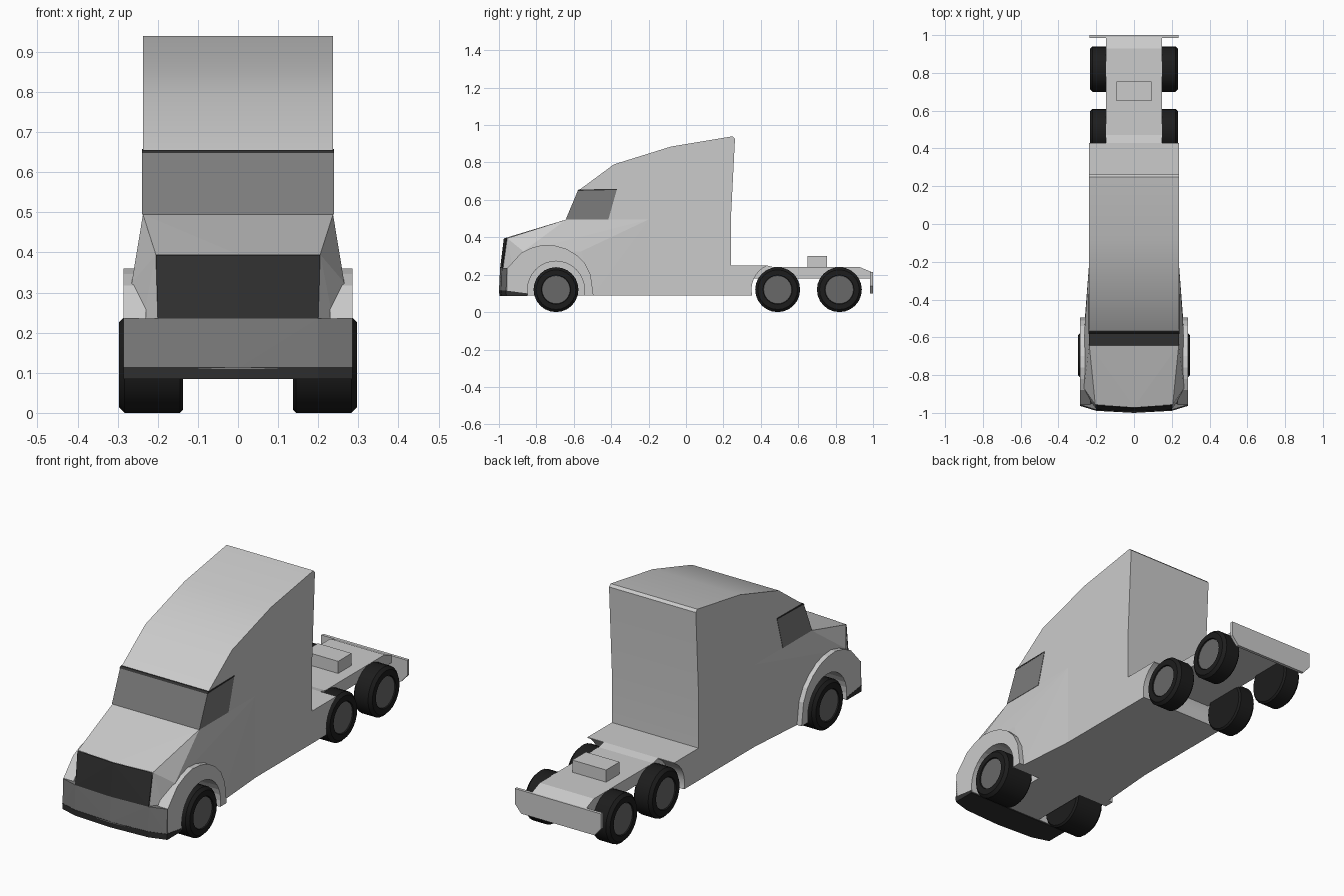
import bpy, bmesh, math
from mathutils import Matrix, Vector

if "Cube" in bpy.data.objects:
    bpy.data.objects.remove(bpy.data.objects["Cube"], do_unlink=True)


def material(name, v):
    m = bpy.data.materials.new(name)
    m.use_nodes = True
    m.diffuse_color = (v, v, v, 1)
    m.node_tree.nodes["Principled BSDF"].inputs["Base Color"].default_value = (v, v, v, 1)
    return m


RUBBER = material("rubber", 0.012)
TRIM = material("dark_trim", 0.03)
GLASS = material("tinted_glass", 0.2)
HUB = material("hub_grey", 0.14)


def finish(name, bm, mat=None, smooth=False):
    bmesh.ops.recalc_face_normals(bm, faces=bm.faces)
    me = bpy.data.meshes.new(name)
    bm.to_mesh(me)
    bm.free()
    ob = bpy.data.objects.new(name, me)
    bpy.context.collection.objects.link(ob)
    if mat:
        me.materials.append(mat)
    if smooth:
        activate(ob)
        bpy.ops.object.shade_smooth_by_angle(angle=math.radians(30))
    return ob


def activate(ob):
    bpy.ops.object.select_all(action="DESELECT")
    ob.select_set(True)
    bpy.context.view_layer.objects.active = ob


def prism(name, pts, lo, hi, axis="x", mat=None):
    """Extrude a (y, z), (x, z) or (x, y) outline along the given axis."""
    place = {"x": lambda a, b, d: (d, a, b),
             "y": lambda a, b, d: (a, d, b),
             "z": lambda a, b, d: (a, b, d)}[axis]
    bm = bmesh.new()
    face = bm.faces.new([bm.verts.new(place(a, b, lo)) for a, b in pts])
    ext = bmesh.ops.extrude_face_region(bm, geom=[face])
    moved = [g for g in ext["geom"] if isinstance(g, bmesh.types.BMVert)]
    bmesh.ops.translate(bm, verts=moved, vec=Vector(place(0, 0, hi - lo)))
    return finish(name, bm, mat)


def hull(name, pts, mat=None):
    """Convex solid from points mirrored across x = 0."""
    bm = bmesh.new()
    for p in {(s * x, y, z) for x, y, z in pts for s in (1, -1)}:
        bm.verts.new(p)
    res = bmesh.ops.convex_hull(bm, input=bm.verts)
    loose = {g for g in res["geom_interior"] + res["geom_unused"]
             if isinstance(g, bmesh.types.BMVert)}
    bmesh.ops.delete(bm, geom=list(loose), context="VERTS")
    bmesh.ops.dissolve_limit(bm, angle_limit=0.01, verts=bm.verts, edges=bm.edges)
    return finish(name, bm, mat)


def cut_arch(ob, y, radius, lo, hi):
    """Cut a wheel arch out of a part."""
    bm = bmesh.new()
    mat = Matrix.Translation(((lo + hi) / 2, y, 0.12)) @ Matrix.Rotation(math.pi / 2, 4, "Y")
    bmesh.ops.create_cone(bm, cap_ends=True, segments=32, radius1=radius,
                          radius2=radius, depth=hi - lo, matrix=mat)
    cutter = finish("arch_cutter", bm)
    cutter.hide_render = True
    mod = ob.modifiers.new("arch", "BOOLEAN")
    mod.operation, mod.solver, mod.object = "DIFFERENCE", "EXACT", cutter
    activate(ob)
    bpy.ops.object.modifier_apply(modifier=mod.name)
    bpy.data.objects.remove(cutter, do_unlink=True)


def wheel(name, y, inner, outer, side):
    """Tyre and hub, each spun about the axle."""
    rim = [(inner, 0), (inner, 0.112), (inner + 0.008, 0.12), (outer - 0.014, 0.12),
           (outer, 0.106), (outer, 0.078), (outer - 0.008, 0.076)]
    hub = [(outer - 0.02, 0.077), (outer - 0.005, 0.075), (outer - 0.005, 0)]
    for part, prof, mat in (("tyre", rim, RUBBER), ("hub", hub, HUB)):
        bm = bmesh.new()
        vs = [bm.verts.new((side * x, y, 0.12 + r)) for x, r in prof]
        es = [bm.edges.new(p) for p in zip(vs, vs[1:])]
        bmesh.ops.spin(bm, geom=vs + es, cent=(0, y, 0.12), axis=(1, 0, 0),
                       angle=2 * math.pi, steps=24)
        bmesh.ops.remove_doubles(bm, verts=bm.verts, dist=0.0002)
        finish(f"{name}_{part}", bm, mat, smooth=True)


FRONT_AXLE, REAR_AXLES = -0.695, (0.49, 0.82)

# Sleeper cab with rear deck
cab = prism("cab", [(-0.64, 0.495), (-0.575, 0.65), (-0.385, 0.79), (-0.08, 0.885),
                    (0.25, 0.94), (0.262, 0.928), (0.24, 0.5), (0.24, 0.25),
                    (0.43, 0.25), (0.43, 0.09), (-0.6, 0.09)], -0.237, 0.237)
cut_arch(cab, REAR_AXLES[0], 0.14, -0.4, 0.4)

# Hood flaring out over the front axle
hood = hull("hood", [(0.237, -0.64, 0.495), (0.237, -0.2, 0.495), (0.205, -0.956, 0.395),
                     (0, -0.97, 0.395), (0.2, -0.978, 0.235), (0, -0.988, 0.235),
                     (0.265, -0.87, 0.325), (0.262, -0.56, 0.325), (0.237, -0.2, 0.09),
                     (0.26, -0.5, 0.09), (0.265, -0.9, 0.09), (0.2, -0.95, 0.09)])

# Fenders
fender_outline = [(-0.955, 0.09), (-0.955, 0.235), (-0.88, 0.318), (-0.82, 0.346),
                  (-0.76, 0.36), (-0.7, 0.355), (-0.64, 0.338), (-0.585, 0.305),
                  (-0.54, 0.26), (-0.51, 0.2), (-0.495, 0.09)]
fenders = [prism(n, fender_outline, *sorted((s * 0.23, s * 0.285)))
           for n, s in (("left_fender", 1), ("right_fender", -1))]
for part in [cab, hood] + fenders:
    for s in (1, -1):
        cut_arch(part, FRONT_AXLE, 0.152, *sorted((s * 0.125, s * 0.4)))
activate(cab)
bpy.ops.object.shade_smooth_by_angle(angle=math.radians(30))

# Wrap-around glass and the dark strip above it
prism("cab_windows", [(-0.643, 0.495), (-0.578, 0.65), (-0.37, 0.655), (-0.415, 0.495)],
      -0.239, 0.239, mat=GLASS)
prism("window_top_strip", [(-0.582, 0.648), (-0.572, 0.656), (-0.37, 0.658), (-0.37, 0.653)],
      -0.24, 0.24, mat=TRIM)

# Grille, bumper and lower lip
hull("grille", [(0.205, -0.96, 0.394), (0, -0.974, 0.394), (0.2, -0.984, 0.235),
                (0, -0.994, 0.235), (0.2, -0.95, 0.39), (0.198, -0.95, 0.235)], TRIM)
hull("bumper", [(0, -0.994, 0.235), (0.2, -0.984, 0.235), (0.285, -0.957, 0.235),
                (0, -1, 0.11), (0.2, -0.988, 0.11), (0.285, -0.962, 0.11),
                (0.285, -0.95, 0.235), (0.285, -0.95, 0.11)], GLASS)
hull("bumper_lip", [(0, -1, 0.115), (0.2, -0.989, 0.115), (0.286, -0.963, 0.115),
                    (0, -0.997, 0.085), (0.2, -0.986, 0.085), (0.286, -0.96, 0.085),
                    (0.286, -0.848, 0.1), (0.286, -0.848, 0.085)], TRIM)

# Chassis, coupling block and tail flap
prism("chassis", [(0.2, 0.25), (0.43, 0.25), (0.47, 0.24), (0.93, 0.24),
                  (0.99, 0.215), (0.985, 0.18), (0.2, 0.18)], -0.148, 0.148)
prism("coupling_block", [(0.65, 0.23), (0.65, 0.3), (0.755, 0.3), (0.755, 0.23)],
      -0.092, 0.092)
prism("tail_flap", [(-0.235, 0.215), (0.235, 0.215), (0.235, 0.14), (0.2, 0.1),
                    (-0.2, 0.1), (-0.235, 0.14)], 0.985, 1.0, axis="y")

# Wheels
for label, s in (("left", 1), ("right", -1)):
    wheel(f"front_{label}", FRONT_AXLE, 0.137, 0.297, s)
    for i, y in enumerate(REAR_AXLES):
        wheel(f"rear_{label}_{i + 1}", y, 0.137, 0.234, s)
